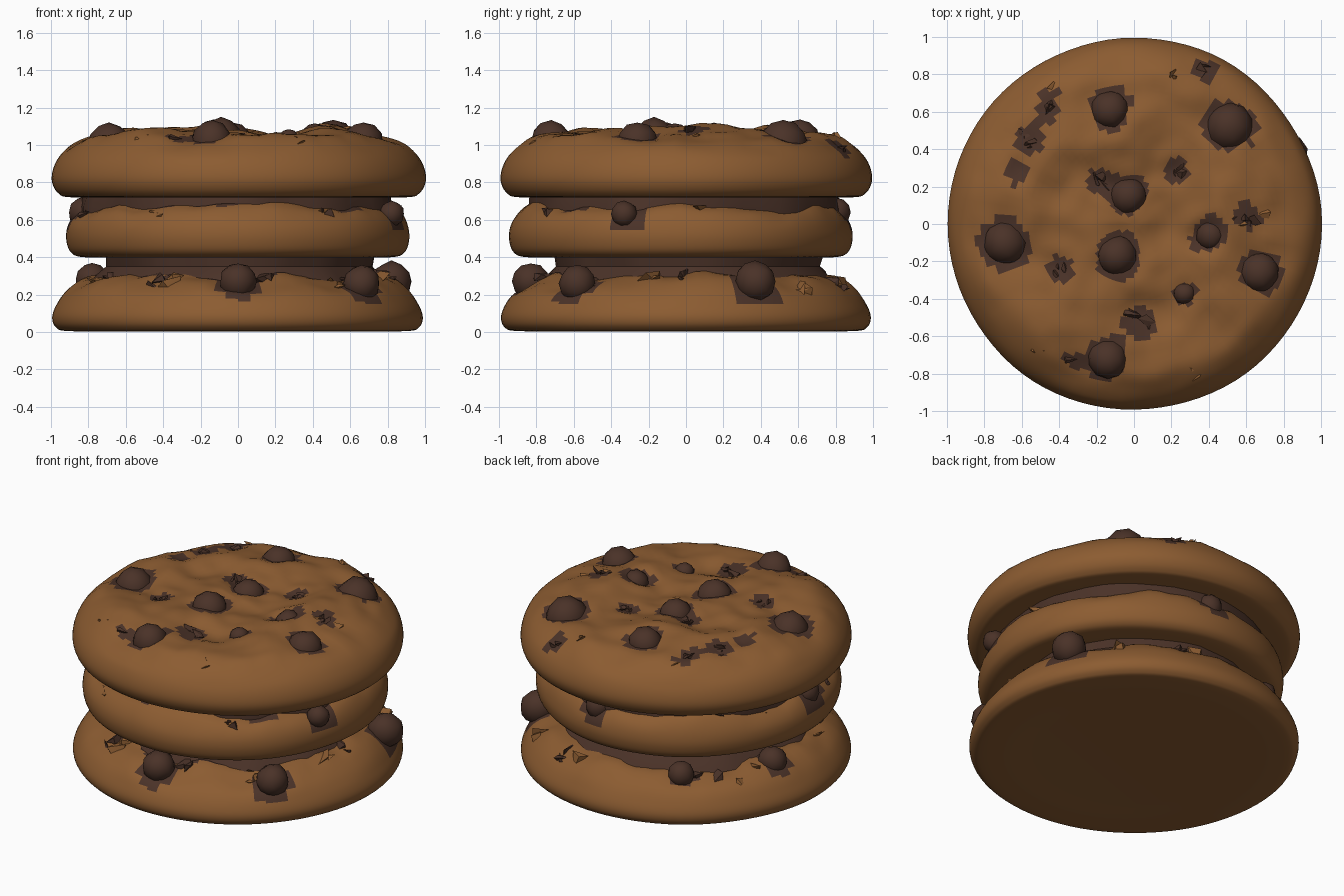
import bpy, bmesh, random
from math import sin, cos, tau, hypot, radians
from mathutils import Vector, Matrix, noise
from mathutils.bvhtree import BVHTree

random.seed(4)
if "Cube" in bpy.data.objects:
    bpy.data.objects.remove(bpy.data.objects["Cube"])


def material(name, rgb):
    mat = bpy.data.materials.new(name)
    mat.use_nodes = True
    mat.diffuse_color = (*rgb, 1)
    mat.node_tree.nodes["Principled BSDF"].inputs["Base Color"].default_value = (*rgb, 1)
    return mat


DOUGH = material("baked dough", (0.262, 0.107, 0.031))
CHOC = material("dark chocolate", (0.069, 0.032, 0.021))


def finish(bm, name, mats, angle=40):
    bmesh.ops.recalc_face_normals(bm, faces=bm.faces)
    mesh = bpy.data.meshes.new(name)
    bm.to_mesh(mesh)
    bm.free()
    obj = bpy.data.objects.new(name, mesh)
    bpy.context.collection.objects.link(obj)
    for mat in mats:
        mesh.materials.append(mat)
    bpy.ops.object.select_all(action="DESELECT")
    obj.select_set(True)
    bpy.context.view_layer.objects.active = obj
    bpy.ops.object.shade_smooth_by_angle(angle=radians(angle))
    return obj


def smooth_profile(points, steps=5):
    """Catmull-Rom curve through (radius, height) points."""
    pts = [Vector(p) for p in points]
    pts = [pts[0]] + pts + [pts[-1]]
    out = []
    for a, b, c, d in zip(pts, pts[1:], pts[2:], pts[3:]):
        for i in range(steps):
            t = i / steps
            out.append(0.5 * (2 * b + (c - a) * t + (2 * a - 5 * b + 4 * c - d) * t * t
                              + (3 * b - a - 3 * c + d) * t ** 3))
    return out + [pts[-1]]


def lathe(rings, shape, segs=88):
    """Revolve rings, passing each point through shape(), and close both ends."""
    bm = bmesh.new()
    loops = [[bm.verts.new(shape(r, z, tau * i / segs)) for i in range(segs)] for r, z in rings]
    for low, high in zip(loops, loops[1:]):
        for i in range(segs):
            j = (i + 1) % segs
            bm.faces.new((low[i], low[j], high[j], high[i]))
    bm.faces.new(loops[0])
    bm.faces.new(loops[-1])
    return bm


def cookie(name, profile, bump_from, centre_y, pools, glaze=0.0, seed=0):
    """Bumpy round cookie; pools are (x, y, radius) chocolate patches on its top."""
    top = max(z for r, z in profile)

    def shape(r, z, a):
        grow = 1 + 0.012 * noise.noise(Vector((cos(a) * 1.6, sin(a) * 1.6, seed)))
        x, y = r * grow * cos(a), r * grow * sin(a) + centre_y
        w = min(1, max(0, (z - bump_from) / (top - bump_from)))
        z += w * 0.05 * noise.noise(Vector((x * 3, y * 3, seed + 5)))
        z += w * 0.02 * noise.noise(Vector((x * 8, y * 8, seed + 9)))
        for px, py, pr in pools:
            z -= w * 0.022 * max(0, 1 - hypot(x - px, y - py) / (pr * 1.5))
        return x, y, z

    bm = lathe(smooth_profile(profile), shape)
    bm.normal_update()
    for f in bm.faces:
        c = f.calc_center_median()
        wobble = noise.noise(Vector((c.x * 6, c.y * 6, seed + 2)))
        if c.z < bump_from:
            continue
        pooled = any(hypot(c.x - px, c.y - py) < pr * (1 + 0.35 * wobble) for px, py, pr in pools)
        if pooled or hypot(c.x, c.y - centre_y) < glaze + 0.07 * wobble:
            f.material_index = 1
    tree = BVHTree.FromBMesh(bm)
    finish(bm, name, (DOUGH, CHOC))
    return tree


def surface_z(tree, x, y):
    return tree.ray_cast(Vector((x, y, 3)), Vector((0, 0, -1)))[0].z


def chip(name, x, y, z, r):
    """Slightly lumpy round chocolate chip."""
    bm = bmesh.new()
    bmesh.ops.create_icosphere(bm, subdivisions=2, radius=r)
    for v in bm.verts:
        v.co *= 1 + 0.09 * noise.noise(v.co * (1.5 / r) + Vector((x, y, z)) * 9)
    bmesh.ops.translate(bm, verts=bm.verts, vec=(x, y, z))
    finish(bm, name, (CHOC,))


def crumbs(name, spots, mat, tree, size, lift=0.0):
    """Cluster of jagged broken pieces resting on a cookie."""
    bm = bmesh.new()
    for x, y, count, spread in spots:
        for _ in range(count):
            px, py = x + random.uniform(-1, 1) * spread, y + random.uniform(-1, 1) * spread
            base = Vector((px, py, surface_z(tree, px, py) + lift))
            s = size * random.uniform(0.6, 1.2)
            turn = Matrix.Rotation(random.uniform(0, tau), 3, "Z")
            verts = [bm.verts.new(base + turn @ Vector((random.uniform(-1.2, 1.2) * s,
                                                        random.uniform(-0.8, 0.8) * s,
                                                        random.uniform(-0.8, 0.6) * s)))
                     for _ in range(7)]
            hull = bmesh.ops.convex_hull(bm, input=verts)
            bmesh.ops.delete(bm, geom=list(set(hull["geom_interior"] + hull["geom_unused"])),
                             context="VERTS")
    finish(bm, name, (mat,), 25)


def filling(name, rings, seed, centre_y=0.0):
    """Rough-edged chocolate layer between two cookies."""
    def shape(r, z, a):
        n = noise.noise(Vector((cos(a) * 3, sin(a) * 3, seed + z * 4)))
        r *= 1 + 0.05 * n
        return r * cos(a), r * sin(a) + centre_y, z
    finish(lathe(rings, shape, 48), name, (CHOC,))


# Bottom cookie
low_chips = [(0, -0.83, 0.27, 0.1), (0.66, -0.58, 0.26, 0.1), (0.82, 0.37, 0.27, 0.11),
             (-0.78, 0.21, 0.28, 0.09), (-0.44, 0.68, 0.28, 0.08)]
low = cookie("bottom_cookie",
             [(0.6, 0.005), (0.9, 0.005), (0.97, 0.025), (0.99, 0.08), (0.965, 0.15), (0.91, 0.22),
              (0.82, 0.275), (0.7, 0.305), (0.5, 0.32), (0.1, 0.32)],
             0.15, 0, [(x, y, r * 1.15) for x, y, z, r in low_chips], 0.72, 1)
crumbs("bottom_chocolate_shards",
       [(0.35, 0.82, 3, 0.05), (-0.43, -0.7, 3, 0.05), (0.78, 0, 3, 0.05), (0.6, -0.5, 3, 0.06),
        (0.1, -0.72, 3, 0.08), (-0.7, -0.35, 3, 0.06), (-0.55, 0.6, 2, 0.06)],
       CHOC, low, 0.05)
crumbs("bottom_dough_flakes",
       [(-0.35, -0.72, 2, 0.05), (0.5, -0.62, 3, 0.07), (0.79, -0.2, 2, 0.04), (-0.78, -0.25, 2, 0.05),
        (-0.72, 0.4, 2, 0.05), (0.2, 0.8, 2, 0.05), (0.6, 0.6, 2, 0.05)],
       DOUGH, low, 0.055)
filling("lower_filling", [(0.77, 0.27), (0.74, 0.31), (0.7, 0.35), (0.71, 0.41)], 3, 0.02)

# Middle cookie
mid_chips = [(0.82, -0.33, 0.63, 0.07), (-0.82, -0.08, 0.64, 0.085), (0.08, 0.8, 0.64, 0.08)]
mid = cookie("middle_cookie",
             [(0.6, 0.4), (0.82, 0.4), (0.89, 0.425), (0.915, 0.49), (0.91, 0.56), (0.88, 0.62),
              (0.83, 0.66), (0.75, 0.68), (0.5, 0.68), (0.1, 0.68)],
             0.55, -0.03, [(x, y, r * 1.25) for x, y, z, r in mid_chips], 0.8, 2)
crumbs("middle_chocolate_shards",
       [(-0.78, -0.25, 3, 0.05), (0.45, -0.72, 2, 0.05), (0.3, 0.74, 2, 0.05), (-0.6, 0.5, 2, 0.05)],
       CHOC, mid, 0.05)
crumbs("middle_dough_flakes",
       [(0.45, -0.76, 2, 0.04), (-0.45, -0.74, 2, 0.04), (0.8, 0.1, 2, 0.03), (-0.75, 0.3, 2, 0.04)],
       DOUGH, mid, 0.045, -0.015)
filling("upper_filling", [(0.83, 0.62), (0.83, 0.67), (0.82, 0.73)], 7, -0.01)

# Top cookie: whole chips as x, y, radius
top_chips = [(-0.69, -0.1, 0.12), (-0.14, -0.72, 0.11), (0.67, -0.26, 0.11), (0.51, 0.52, 0.13),
             (-0.13, 0.61, 0.105), (-0.03, 0.15, 0.1), (-0.09, -0.17, 0.11), (0.41, -0.06, 0.08),
             (0.27, -0.37, 0.06)]
# Broken chips as x, y, count, spread
broken = [(0.39, 0.82, 3, 0.03), (-0.55, 0.45, 4, 0.06), (-0.47, 0.6, 2, 0.03), (-0.2, 0.23, 3, 0.04),
          (0.23, 0.28, 3, 0.03), (0.6, 0.04, 4, 0.05), (-0.4, -0.24, 3, 0.04), (0.04, -0.51, 4, 0.06),
          (-0.32, -0.73, 1, 0.02), (0.36, -0.08, 2, 0.04)]
pools = [(x, y, r * 1.12) for x, y, r in top_chips] + [(x, y, 0.03 + s) for x, y, n, s in broken]
pools += [(-0.62, 0.28, 0.07), (-0.46, 0.68, 0.06), (-0.12, 0.2, 0.08)]
top = cookie("top_cookie",
             [(0.6, 0.72), (0.89, 0.72), (0.96, 0.74), (0.995, 0.8), (0.99, 0.87), (0.955, 0.94),
              (0.89, 1.0), (0.8, 1.045), (0.66, 1.07), (0.5, 1.075), (0.35, 1.07), (0.2, 1.065),
              (0.02, 1.065)],
             0.93, 0, pools, 0, 4)
crumbs("top_chocolate_shards", broken, CHOC, top, 0.042)
crumbs("top_dough_flakes",
       [(0.3, -0.79, 2, 0.04), (-0.5, -0.68, 2, 0.04), (0.7, 0.05, 1, 0.02), (0.12, -0.52, 1, 0.03),
        (0.15, 0.78, 2, 0.05), (-0.42, 0.72, 1, 0.02), (0.55, 0.02, 1, 0.03)],
       DOUGH, top, 0.045, -0.012)

# Whole chocolate chips
for layer, chips in (("bottom", low_chips), ("middle", mid_chips)):
    for i, (x, y, z, r) in enumerate(chips, 1):
        chip(f"{layer}_chip_{i}", x, y, z, r)
for i, (x, y, r) in enumerate(top_chips, 1):
    chip(f"top_chip_{i}", x, y, surface_z(top, x, y) - r * 0.2, r)
